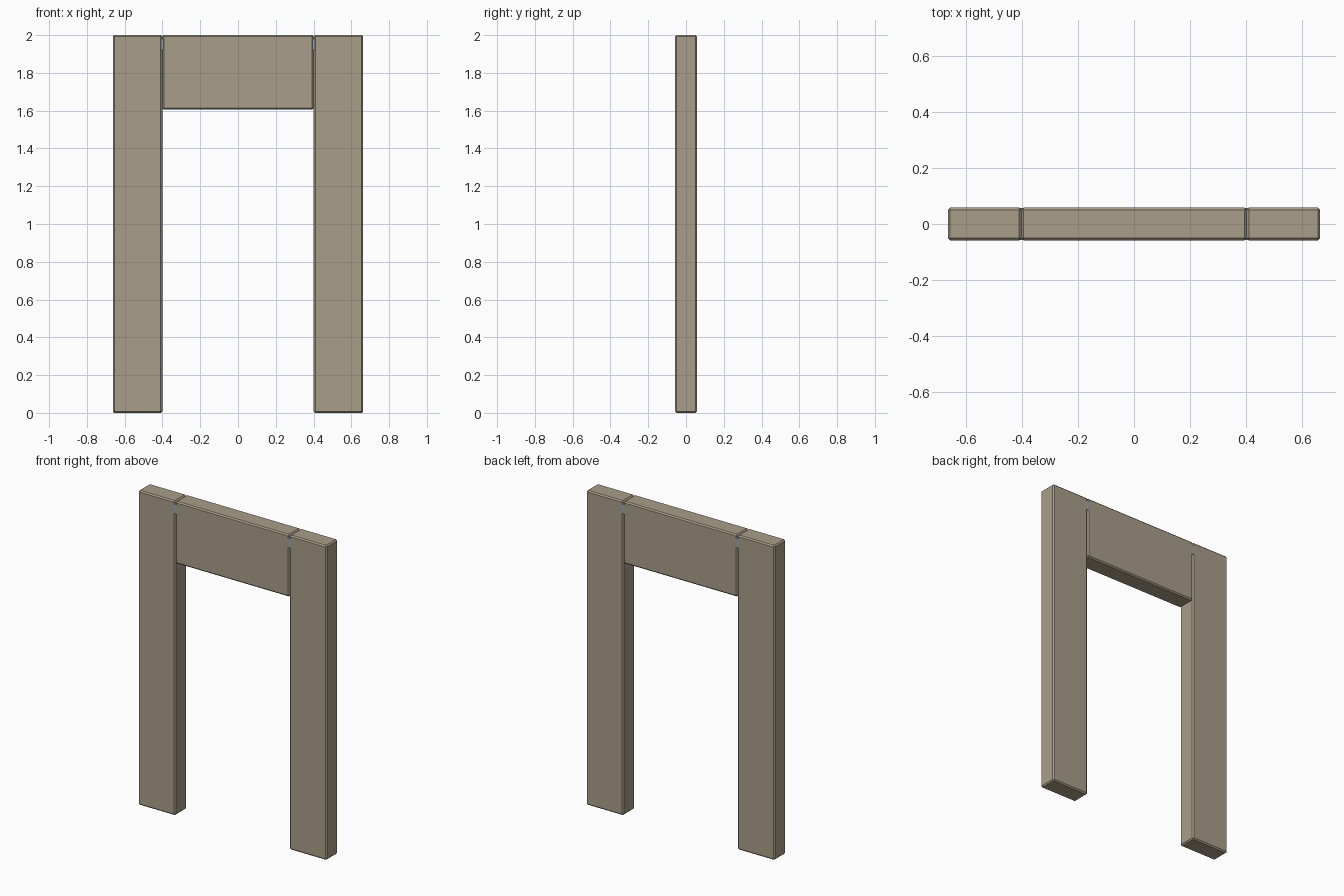
import bpy, bmesh

if "Cube" in bpy.data.objects:
    bpy.data.objects.remove(bpy.data.objects["Cube"])

def material(name, rgb):
    m = bpy.data.materials.new(name)
    m.diffuse_color = (*rgb, 1)
    m.use_nodes = True
    m.node_tree.nodes["Principled BSDF"].inputs["Base Color"].default_value = m.diffuse_color
    return m

stone = material("stone", (0.40, 0.34, 0.25))
metal = material("metal", (0.32, 0.38, 0.42))

def block(name, x0, x1, half_depth, z0, z1, mat, chamfer=0.0):
    """Box between the given limits, with optional flat chamfer on all edges."""
    bm = bmesh.new()
    bmesh.ops.create_cube(bm, size=1)
    bmesh.ops.scale(bm, vec=(x1 - x0, 2 * half_depth, z1 - z0), verts=bm.verts)
    bmesh.ops.translate(bm, vec=((x0 + x1) / 2, 0, (z0 + z1) / 2), verts=bm.verts)
    if chamfer:
        bmesh.ops.bevel(bm, geom=bm.edges[:], offset=chamfer, segments=1,
                        profile=0.5, affect='EDGES')
    mesh = bpy.data.meshes.new(name)
    bm.to_mesh(mesh)
    bm.free()
    mesh.materials.append(mat)
    obj = bpy.data.objects.new(name, mesh)
    bpy.context.collection.objects.link(obj)
    return obj

HALF_DEPTH, INNER, OUTER, CHAMFER = 0.058, 0.401, 0.663, 0.008

# Upright posts
block("left_post", -OUTER, -INNER, HALF_DEPTH, 0, 2, stone, CHAMFER)
block("right_post", INNER, OUTER, HALF_DEPTH, 0, 2, stone, CHAMFER)

# Lintel between the posts
block("lintel", -INNER, INNER, HALF_DEPTH, 1.605, 2, stone, CHAMFER)

# Tie bar let into the blocks, seen where it crosses the joints
block("tie_bar", -0.6, 0.6, HALF_DEPTH - 0.0003, 1.92, 1.98, metal)
